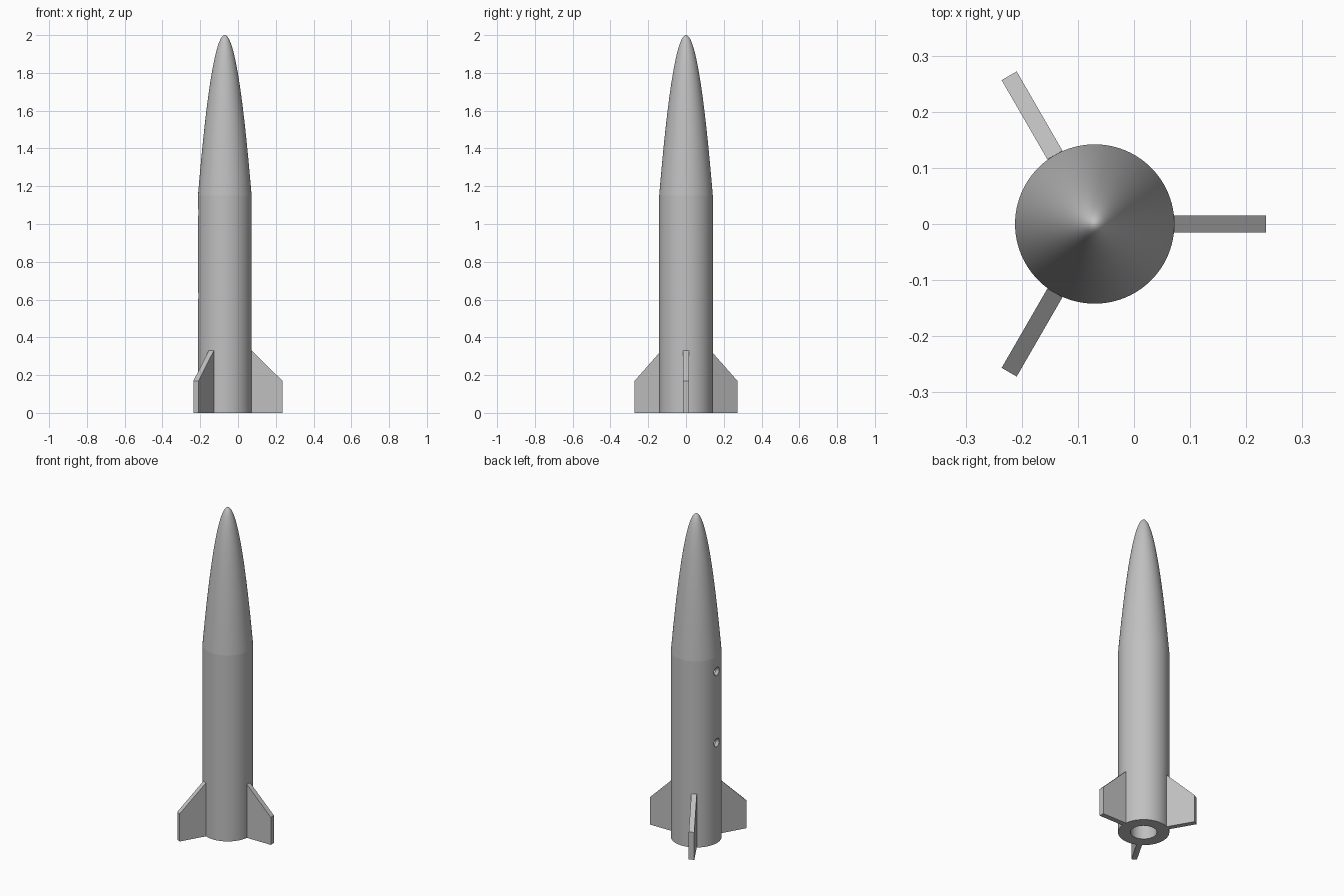
import bpy, bmesh
from math import pi, sqrt, radians
from mathutils import Matrix

if "Cube" in bpy.data.objects:
    bpy.data.objects.remove(bpy.data.objects["Cube"], do_unlink=True)

CX = -0.07        # rocket axis
R = 0.142         # body radius
BORE = 0.073      # motor tube radius
SHOULDER = 1.15   # where the nose begins
TIP = 2.0
SEGMENTS = 96

grey = bpy.data.materials.new("light grey")
grey.use_nodes = True
colour = (0.53, 0.53, 0.53, 1)
grey.diffuse_color = colour
grey.node_tree.nodes["Principled BSDF"].inputs["Base Color"].default_value = colour


def finish(name, bm, matrix):
    """Turn a bmesh into a named object placed by a matrix."""
    bmesh.ops.remove_doubles(bm, verts=bm.verts, dist=1e-5)
    bmesh.ops.recalc_face_normals(bm, faces=bm.faces)
    mesh = bpy.data.meshes.new(name)
    bm.to_mesh(mesh)
    bm.free()
    mesh.materials.append(grey)
    obj = bpy.data.objects.new(name, mesh)
    obj.matrix_world = matrix
    bpy.context.collection.objects.link(obj)
    return obj


def lathe(name, profile, matrix, steps=SEGMENTS, closed=False):
    """Revolve (radius, height) points around z."""
    bm = bmesh.new()
    verts = [bm.verts.new((r, 0, z)) for r, z in profile]
    ends = verts[1:] + verts[:1] if closed else verts[1:]
    edges = [bm.edges.new(pair) for pair in zip(verts, ends)]
    bmesh.ops.spin(bm, geom=verts + edges, cent=(0, 0, 0), axis=(0, 0, 1),
                   angle=2 * pi, steps=steps, use_duplicate=False)
    return finish(name, bm, matrix)


def smooth(obj):
    bpy.ops.object.select_all(action="DESELECT")
    obj.select_set(True)
    bpy.context.view_layer.objects.active = obj
    bpy.ops.object.shade_smooth_by_angle(angle=radians(30))


axis = Matrix.Translation((CX, 0, 0))

# Hollow body tube
body = lathe("body_tube", [(BORE, 0), (R, 0), (R, SHOULDER), (BORE, SHOULDER)],
             axis, closed=True)

# Countersunk screw holes in the side opposite the first fin
for z in (0.62, 1.06):
    place = Matrix.Translation((CX - R, 0, z)) @ Matrix.Rotation(pi / 2, 4, "Y")
    cutter = lathe("hole_cutter",
                   [(0, -0.02), (0.026, -0.02), (0.026, 0.004), (0.014, 0.018),
                    (0.014, 0.09), (0, 0.09)], place, steps=32)
    cutter.hide_render = True
    cut = body.modifiers.new("hole", "BOOLEAN")
    cut.operation = "DIFFERENCE"
    cut.solver = "EXACT"
    cut.object = cutter
    bpy.context.view_layer.objects.active = body
    bpy.ops.object.modifier_apply(modifier=cut.name)
    bpy.data.objects.remove(cutter, do_unlink=True)
smooth(body)

# Parabolic nose cone, with points packed towards the tip
rings = 40
curve = [(R * (1 - i / rings), TIP - (TIP - SHOULDER) * (1 - i / rings) ** 2)
         for i in range(rings + 1)]
nose = lathe("nose_cone", [(0, SHOULDER)] + curve, axis)
smooth(nose)

# Three swept fins
outline = [(0.13, 0), (0.305, 0), (0.305, 0.17), (R, 0.33), (0.13, 0.33)]
half = 0.0155
for i in range(3):
    bm = bmesh.new()
    face = bm.faces.new([bm.verts.new((r, -half, z)) for r, z in outline])
    side = bmesh.ops.extrude_face_region(bm, geom=[face])["geom"]
    bmesh.ops.translate(bm, vec=(0, 2 * half, 0),
                        verts=[v for v in side if isinstance(v, bmesh.types.BMVert)])
    finish(f"fin_{i + 1}", bm, axis @ Matrix.Rotation(i * 2 * pi / 3, 4, "Z"))
